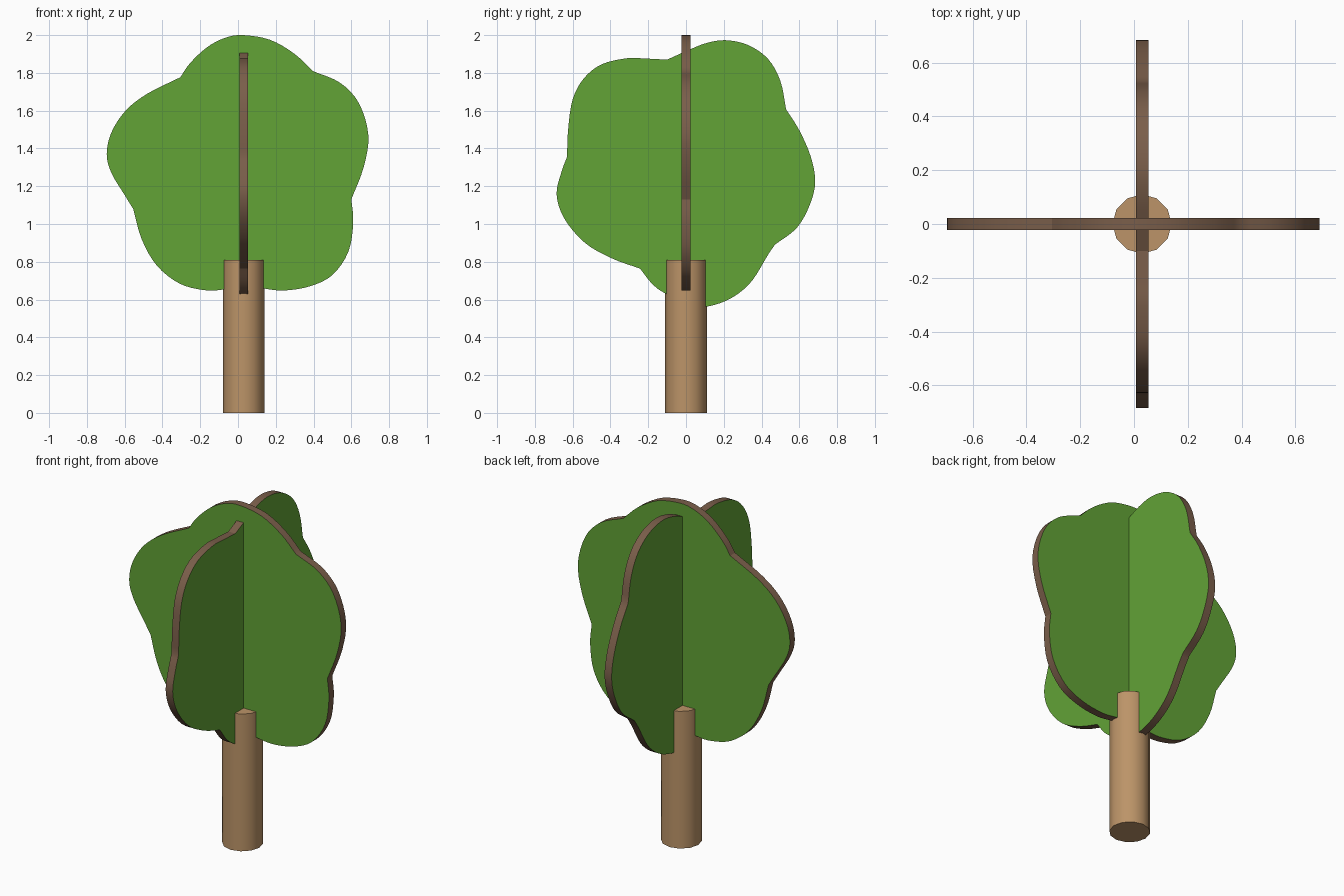
import bpy, bmesh, math
from mathutils import Vector

if "Cube" in bpy.data.objects:
    bpy.data.objects.remove(bpy.data.objects["Cube"])


def material(name, rgb):
    lin = [((c / 255 + 0.055) / 1.055) ** 2.4 for c in rgb]
    m = bpy.data.materials.new(name)
    m.diffuse_color = (*lin, 1)
    m.use_nodes = True
    m.node_tree.nodes["Principled BSDF"].inputs["Base Color"].default_value = m.diffuse_color
    return m


LEAF = material("leaf green", (98, 163, 54))
BARK = material("edge brown", (122, 94, 74))
WOOD = material("trunk tan", (188, 148, 104))
CX = 0.03  # x of the trunk axis and the side panel


def finish(name, bm, mats, angle):
    bmesh.ops.recalc_face_normals(bm, faces=bm.faces)
    me = bpy.data.meshes.new(name)
    bm.to_mesh(me)
    bm.free()
    for m in mats:
        me.materials.append(m)
    for p in me.polygons:
        p.use_smooth = True
    me.set_sharp_from_angle(angle=math.radians(angle))
    ob = bpy.data.objects.new(name, me)
    bpy.context.collection.objects.link(ob)
    return ob


def outline(lobes, steps=4):
    """Smooth curve through each lobe, with a crease where lobes meet."""
    out = []
    for i, lobe in enumerate(lobes):
        p = [Vector(q) for q in lobe + [lobes[(i + 1) % len(lobes)][0]]]
        p = [2 * p[0] - p[1]] + p + [2 * p[-1] - p[-2]]
        for a, b, c, d in zip(p, p[1:], p[2:], p[3:]):
            for k in range(steps):
                t = k / steps
                out.append(0.5 * (2 * b + (c - a) * t + (2 * a - 5 * b + 4 * c - d) * t * t
                                  + (3 * b - a - 3 * c + d) * t ** 3))
    return out


def panel(name, lobes, place, axis, thick=0.046):
    """Flat leaf panel: green faces, brown rim."""
    bm = bmesh.new()
    pts = outline(lobes)
    face = bm.faces.new([bm.verts.new(place(u, z, -thick / 2)) for u, z in pts])
    ext = bmesh.ops.extrude_face_region(bm, geom=[face], use_keep_orig=True)
    new = [v for v in ext["geom"] if isinstance(v, bmesh.types.BMVert)]
    bmesh.ops.translate(bm, verts=new, vec=axis * thick)
    for f in bm.faces:
        f.material_index = 0 if len(f.verts) > 4 else 1
    finish(name, bm, [LEAF, BARK], 25)


# Leaf outlines, clockwise, one list per lobe
FRONT = [
    [(-0.305, 1.777), (-0.255, 1.85), (-0.165, 1.935), (-0.07, 1.985), (0.025, 2.0),
     (0.17, 1.975), (0.30, 1.90)],
    [(0.395, 1.81), (0.54, 1.748), (0.64, 1.64), (0.69, 1.47), (0.665, 1.30)],
    [(0.60, 1.13), (0.61, 1.01), (0.585, 0.855), (0.50, 0.73), (0.38, 0.67),
     (0.245, 0.648), (0.14, 0.658)],
    [(0.03, 0.68), (-0.08, 0.653), (-0.18, 0.65), (-0.31, 0.685), (-0.43, 0.78), (-0.51, 0.92)],
    [(-0.555, 1.08), (-0.595, 1.145), (-0.67, 1.27), (-0.695, 1.37), (-0.67, 1.485),
     (-0.595, 1.60), (-0.48, 1.69)],
]
SIDE = [
    [(-0.10, 1.87), (0.0, 1.915), (0.105, 1.957), (0.21, 1.973), (0.33, 1.947),
     (0.435, 1.873), (0.50, 1.756)],
    [(0.53, 1.607), (0.60, 1.496), (0.66, 1.358), (0.684, 1.225), (0.656, 1.103), (0.587, 0.98)],
    [(0.47, 0.89), (0.43, 0.83), (0.35, 0.70), (0.26, 0.62), (0.155, 0.573),
     (0.05, 0.565), (-0.105, 0.63), (-0.18, 0.684)],
    [(-0.243, 0.764), (-0.39, 0.817), (-0.535, 0.90), (-0.645, 1.03), (-0.685, 1.157),
     (-0.66, 1.273)],
    [(-0.63, 1.355), (-0.624, 1.50), (-0.60, 1.66), (-0.54, 1.772), (-0.445, 1.846),
     (-0.31, 1.878), (-0.217, 1.876)],
]
panel("leaf_panel_front", FRONT, lambda u, z, d: (u, d, z), Vector((0, 1, 0)))
panel("leaf_panel_side", SIDE, lambda u, z, d: (CX + d, u, z), Vector((1, 0, 0)))

# Trunk: 12-sided cylinder with corners on the axes
bm = bmesh.new()
ring = [bm.verts.new((CX + 0.11 * math.cos(k * math.pi / 6), 0.11 * math.sin(k * math.pi / 6), 0))
        for k in range(12)]
base = bm.faces.new(ring)
ext = bmesh.ops.extrude_face_region(bm, geom=[base], use_keep_orig=True)
bmesh.ops.translate(bm, verts=[v for v in ext["geom"] if isinstance(v, bmesh.types.BMVert)],
                    vec=(0, 0, 0.81))
finish("trunk", bm, [WOOD], 40)
